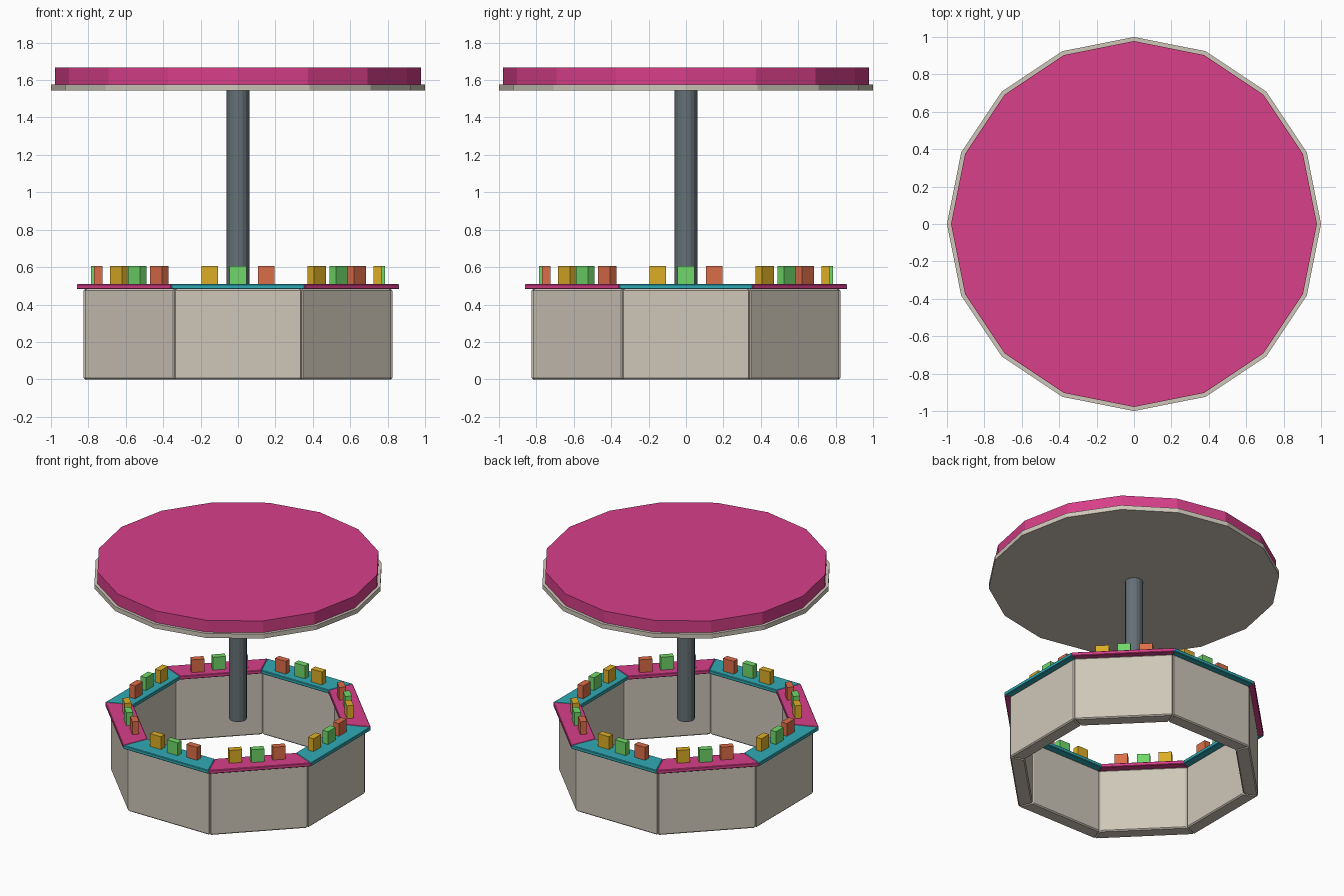
import bpy, bmesh, math
from mathutils import Matrix

if "Cube" in bpy.data.objects:
    bpy.data.objects.remove(bpy.data.objects["Cube"])

def mat(name, rgb):
    m = bpy.data.materials.new(name)
    m.diffuse_color = (*rgb, 1)
    m.use_nodes = True
    m.node_tree.nodes["Principled BSDF"].inputs["Base Color"].default_value = m.diffuse_color
    return m

BEIGE = mat("beige", (0.62, 0.57, 0.485))
PINK = mat("pink", (0.68, 0.05, 0.25))
TEAL = mat("teal", (0.03, 0.40, 0.46))
GREY = mat("dark grey", (0.13, 0.16, 0.18))
GOLD = mat("gold", (0.72, 0.42, 0.02))
GREEN = mat("green", (0.16, 0.68, 0.14))
RED = mat("terracotta", (0.72, 0.155, 0.065))

def finish(bm, name, material, bevel=0):
    bmesh.ops.recalc_face_normals(bm, faces=bm.faces)
    me = bpy.data.meshes.new(name)
    bm.to_mesh(me)
    bm.free()
    me.materials.append(material)
    ob = bpy.data.objects.new(name, me)
    bpy.context.collection.objects.link(ob)
    if bevel:
        b = ob.modifiers.new("bevel", 'BEVEL')
        b.width = bevel
        b.segments = 1
    return ob

def disc(name, r, z0, z1, sides, material):
    bm = bmesh.new()
    ring = [(r * math.cos(i * math.tau / sides), r * math.sin(i * math.tau / sides))
            for i in range(sides)]
    prism(bm, ring, z0, z1)
    return finish(bm, name, material)

def prism(bm, outline, z0, z1):
    lo = [bm.verts.new((x, y, z0)) for x, y in outline]
    hi = [bm.verts.new((x, y, z1)) for x, y in outline]
    bm.faces.new(lo[::-1])
    bm.faces.new(hi)
    n = len(lo)
    for i in range(n):
        j = (i + 1) % n
        bm.faces.new((lo[i], lo[j], hi[j], hi[i]))

def segment(name, inner, outer, z0, z1, angle, material, bevel):
    # one mitred side of an octagonal ring
    t = math.tan(math.pi / 8)
    bm = bmesh.new()
    prism(bm, [(inner, -inner * t), (outer, -outer * t),
               (outer, outer * t), (inner, inner * t)], z0, z1)
    bmesh.ops.rotate(bm, verts=bm.verts, cent=(0, 0, 0),
                     matrix=Matrix.Rotation(angle, 3, 'Z'))
    return finish(bm, name, material, bevel)

# Goods on display: three per side, spread along an arc
R, SPREAD = 0.762, 0.2
def goods(name, side, offset, material):
    bm = bmesh.new()
    hx, hy = 0.0235, 0.045
    prism(bm, [(-hx, -hy), (hx, -hy), (hx, hy), (-hx, hy)], 0.509, 0.606)
    a = side + offset
    bm.transform(Matrix.Translation((R * math.cos(a), R * math.sin(a), 0))
                 @ Matrix.Rotation(side, 4, 'Z'))
    finish(bm, name, material)

# Octagonal kiosk: wall panels, counter tops and goods
for i in range(8):
    a = i * math.pi / 4
    segment(f"wall_panel_{i}", 0.725, 0.825, 0, 0.482, a, BEIGE, 0.008)
    segment(f"counter_top_{i}", 0.68, 0.862, 0.482, 0.509, a,
            PINK if i % 2 else TEAL, 0.004)
    for kind, off, m in (("gold", -SPREAD, GOLD), ("green", 0, GREEN), ("red", SPREAD, RED)):
        goods(f"{kind}_box_{i}", a, off, m)

# Centre pole and canopy
disc("centre_pole", 0.061, 0.48, 1.545, 16, GREY)
disc("canopy_rim", 1.0, 1.543, 1.577, 16, BEIGE)
disc("canopy_top", 0.978, 1.577, 1.666, 16, PINK)
